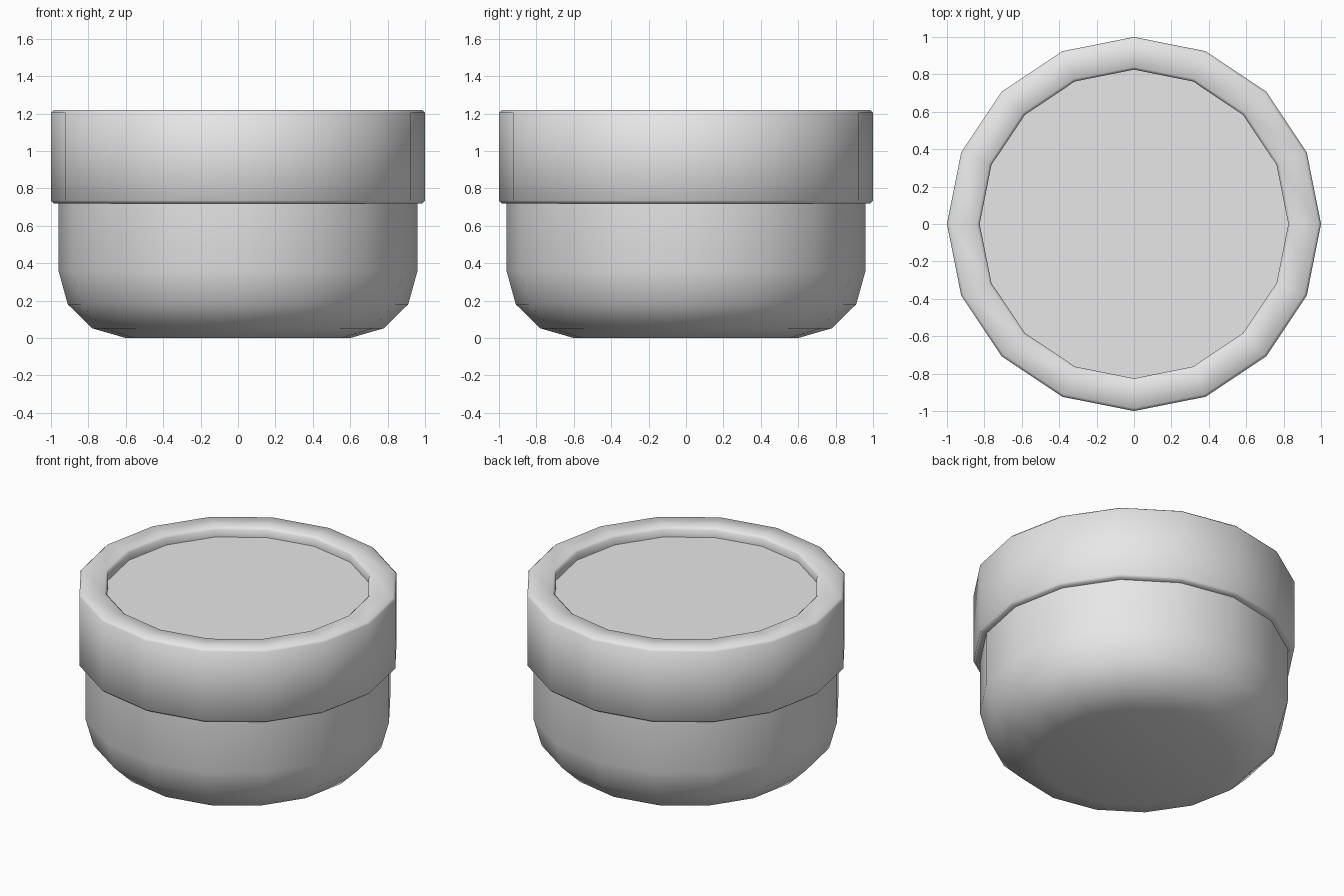
import bpy
import bmesh
from math import radians, sin, cos, tau

SIDES = 16

cube = bpy.data.objects.get("Cube")
if cube:
    bpy.data.objects.remove(cube, do_unlink=True)

grey = bpy.data.materials.new("light grey")
grey.use_nodes = True
grey.diffuse_color = (0.8, 0.8, 0.8, 1)
grey.node_tree.nodes["Principled BSDF"].inputs["Base Color"].default_value = grey.diffuse_color


def lathe(name, profile):
    """Spin a (radius, height) profile, listed bottom to top, and cap both ends."""
    bm = bmesh.new()
    rings = [[bm.verts.new((r * cos(tau * i / SIDES), r * sin(tau * i / SIDES), z))
              for i in range(SIDES)] for r, z in profile]
    for low, high in zip(rings, rings[1:]):
        for i in range(SIDES):
            j = (i + 1) % SIDES
            bm.faces.new((low[i], low[j], high[j], high[i]))
    bm.faces.new(rings[0][::-1])
    bm.faces.new(rings[-1])
    mesh = bpy.data.meshes.new(name)
    bm.to_mesh(mesh)
    bm.free()
    mesh.materials.append(grey)
    obj = bpy.data.objects.new(name, mesh)
    bpy.context.collection.objects.link(obj)
    bpy.ops.object.select_all(action='DESELECT')
    obj.select_set(True)
    bpy.context.view_layer.objects.active = obj
    bpy.ops.object.shade_smooth_by_angle(angle=radians(60))
    return obj


# Rounded jar body, running up a little way inside the lid
lathe("jar_body", [(0.6, 0), (0.78, 0.052), (0.91, 0.18), (0.96, 0.36), (0.96, 0.76)])

# Lid with chamfered edges and a shallow recess in the top
lathe("lid", [(0.94, 0.72), (0.985, 0.72), (1, 0.735), (1, 1.205), (0.985, 1.22),
              (0.84, 1.22), (0.825, 1.205), (0.825, 1.155)])
